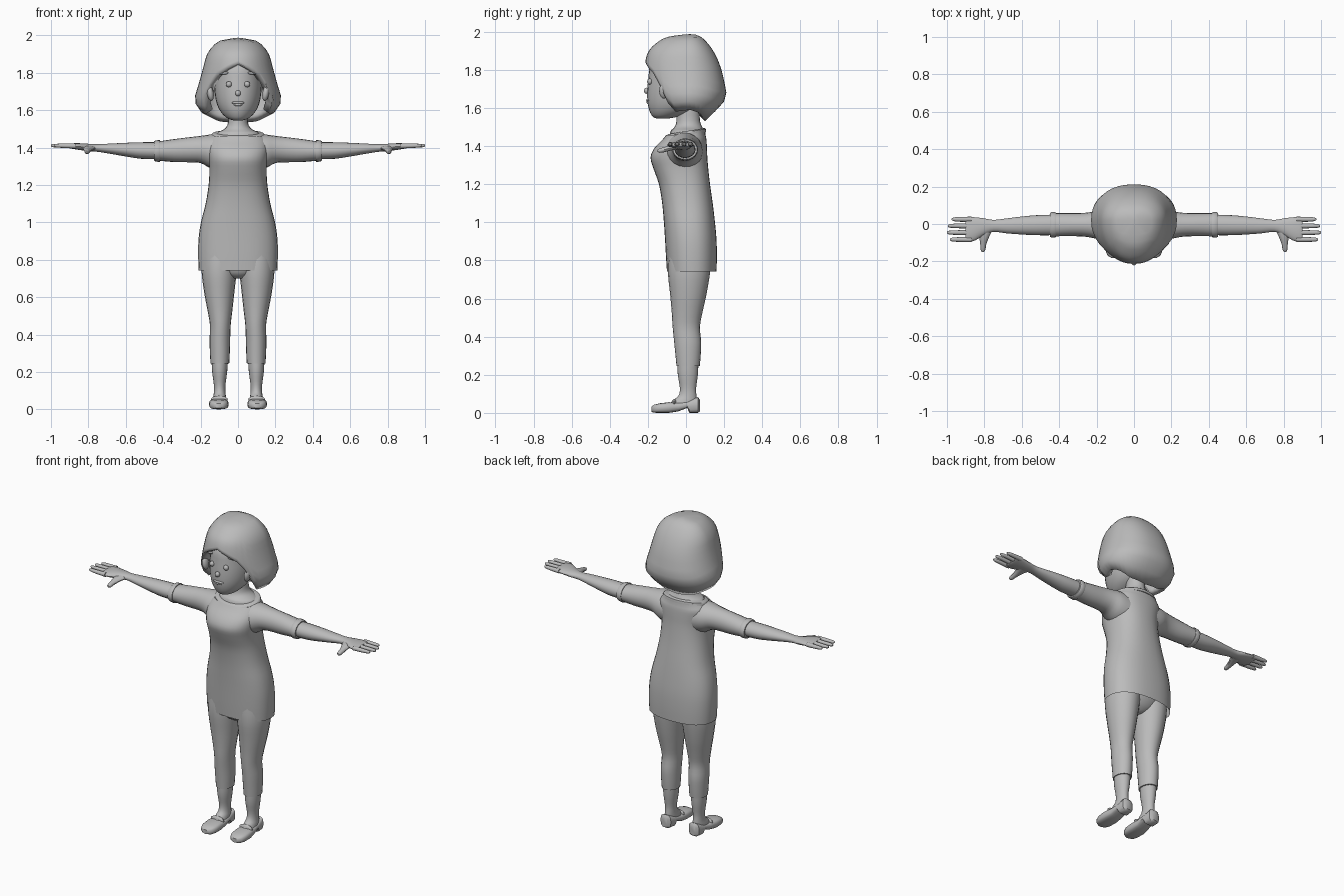
import bpy, bmesh, math
from mathutils import Vector, Matrix

mat = bpy.data.materials.new("soft grey")
mat.diffuse_color = (0.5, 0.5, 0.5, 1)


def finish(name, bm, mirror=False, angle=40):
    bmesh.ops.recalc_face_normals(bm, faces=bm.faces[:])
    me = bpy.data.meshes.new(name)
    bm.to_mesh(me)
    bm.free()
    ob = bpy.data.objects.new(name, me)
    bpy.context.collection.objects.link(ob)
    me.materials.append(mat)
    bpy.ops.object.select_all(action='DESELECT')
    ob.select_set(True)
    bpy.context.view_layer.objects.active = ob
    bpy.ops.object.shade_smooth_by_angle(angle=math.radians(angle))
    if mirror:
        m = ob.modifiers.new("mirror", 'MIRROR')
        m.use_mirror_merge = False
    return ob


def spline(rows, steps):
    """Catmull-Rom resampling of a list of equal-length rows."""
    out = []
    for i in range(len(rows) - 1):
        p = [rows[max(0, min(len(rows) - 1, i + k))] for k in (-1, 0, 1, 2)]
        for s in range(steps):
            t = s / steps
            out.append([b + 0.5 * t * (c - a + t * (2*a - 5*b + 4*c - d + t * (3*(b - c) + d - a)))
                        for a, b, c, d in zip(*p)])
    return out + [list(rows[-1])]


def loft(name, axis, rows, n=20, steps=3, power=1.0, caps=(True, True), mirror=False, angle=40):
    """Rows: position on axis, then low/high bounds on the other two axes, optional slant."""
    bm = bmesh.new()
    rings = []
    for r in spline(rows, steps):
        pos, u0, u1, v0, v1 = r[:5]
        slant = r[5] if len(r) > 5 else 0
        ring = []
        for i in range(n):
            a = math.tau * i / n
            c, s = math.cos(a), math.sin(a)
            u = (u0 + u1) / 2 + (u1 - u0) / 2 * math.copysign(abs(c) ** power, c)
            v = (v0 + v1) / 2 + (v1 - v0) / 2 * math.copysign(abs(s) ** power, s)
            w = pos + slant * v
            ring.append(bm.verts.new({'x': (w, u, v), 'y': (u, w, v), 'z': (u, v, w)}[axis]))
        rings.append(ring)
    for a, b in zip(rings, rings[1:]):
        for i in range(n):
            bm.faces.new((a[i], a[(i + 1) % n], b[(i + 1) % n], b[i]))
    for ring, cap in ((rings[0], caps[0]), (rings[-1], caps[1])):
        if cap:
            bm.faces.new(ring)
    return finish(name, bm, mirror, angle)


def ball(name, loc, size, tilt=0, mirror=False):
    bm = bmesh.new()
    m = Matrix.Translation(loc) @ Matrix.Rotation(tilt, 4, 'Y') @ Matrix.Diagonal((*size, 1))
    bmesh.ops.create_uvsphere(bm, u_segments=14, v_segments=8, radius=1, matrix=m)
    return finish(name, bm, mirror)


# Dress body, open at the hem
loft("dress", 'z', [
    (.743, -.21, .21, -.10, .16, -.08), (.82, -.213, .213, -.105, .162, -.05),
    (.91, -.211, .211, -.11, .16), (1.0, -.198, .198, -.116, .152),
    (1.1, -.173, .173, -.125, .14), (1.2, -.157, .157, -.142, .126),
    (1.28, -.153, .153, -.17, .117), (1.34, -.158, .158, -.186, .112),
    (1.39, -.165, .165, -.165, .11), (1.435, -.163, .163, -.122, .107, .08),
    (1.467, -.135, .135, -.098, .10, .17)], n=32, power=.85, caps=(False, True))
loft("collar", 'z', [
    (1.455, -.146, .146, -.108, .106, .17), (1.472, -.141, .141, -.104, .104, .17),
    (1.478, -.128, .128, -.092, .096, .17)], n=32, steps=2)

# Sleeves and cuffs
loft("sleeve", 'x', [
    (.09, -.11, .09, 1.27, 1.472), (.15, -.10, .085, 1.29, 1.469), (.20, -.08, .07, 1.317, 1.462),
    (.26, -.068, .06, 1.321, 1.455), (.34, -.065, .058, 1.322, 1.445), (.43, -.066, .058, 1.33, 1.432)],
    mirror=True)
loft("cuff", 'x', [
    (.416, -.070, .061, 1.325, 1.438), (.422, -.072, .063, 1.322, 1.44),
    (.443, -.072, .063, 1.326, 1.437), (.449, -.068, .059, 1.33, 1.433)], steps=1, mirror=True)

# Arms with palms, fingers and thumbs
loft("arm", 'x', [
    (.43, -.06, .05, 1.337, 1.428), (.52, -.06, .047, 1.34, 1.428), (.60, -.056, .04, 1.352, 1.425),
    (.68, -.05, .03, 1.366, 1.421), (.75, -.042, .022, 1.377, 1.418), (.80, -.058, .03, 1.381, 1.42),
    (.85, -.088, .036, 1.387, 1.423), (.89, -.096, .036, 1.394, 1.422), (.90, -.09, .032, 1.399, 1.418)],
    mirror=True)
for i, (y, tip) in enumerate([(.025, .975), (-.010, .995), (-.046, 1.0), (-.083, .985)]):
    loft("finger_%d" % (i + 1), 'x', [
        (.87, y - .014, y + .014, 1.394, 1.422), (.93, y - .013, y + .013, 1.397, 1.421),
        (tip - .012, y - .010, y + .010, 1.401, 1.42), (tip, y - .004, y + .004, 1.406, 1.416)],
        n=10, steps=2, mirror=True)
loft("thumb", 'y', [
    (-.03, .755, .84, 1.383, 1.412), (-.07, .775, .828, 1.378, 1.407), (-.11, .79, .822, 1.368, 1.396),
    (-.138, .794, .82, 1.364, 1.388), (-.149, .802, .814, 1.37, 1.382)], n=10, steps=2, mirror=True)

# Leggings, bare ankles and shoes
loft("legging", 'z', [
    (.245, .047, .147, -.05, .072), (.30, .044, .15, -.055, .077), (.37, .042, .152, -.062, .08),
    (.45, .039, .15, -.07, .073), (.53, .03, .163, -.075, .087), (.62, .02, .18, -.083, .107),
    (.74, .007, .195, -.095, .127), (.86, .0, .19, -.09, .135)], mirror=True)
loft("pelvis", 'z', [
    (.70, -.03, .03, -.04, .06), (.73, -.12, .12, -.075, .10), (.80, -.185, .185, -.09, .135),
    (.90, -.19, .19, -.09, .14)], n=24)
loft("ankle", 'z', [
    (.03, .062, .137, -.10, .055), (.065, .064, .133, -.07, .057), (.09, .067, .129, -.04, .055),
    (.13, .067, .129, -.032, .053), (.20, .058, .138, -.043, .062), (.27, .053, .142, -.045, .066)],
    mirror=True)
loft("shoe", 'y', [
    (.073, .08, .12, .008, .07), (.062, .063, .135, 0, .083), (.018, .058, .139, 0, .068),
    (.006, .057, .14, .026, .06), (-.04, .054, .146, .008, .054), (-.09, .05, .155, 0, .056),
    (-.14, .052, .153, 0, .05), (-.168, .064, .142, .001, .043), (-.182, .085, .12, .006, .032)],
    n=16, steps=1, power=.65, mirror=True)
ball("shoe_strap", (.1, -.062, .052), (.047, .013, .021), mirror=True)

# Neck and head
loft("neck", 'z', [
    (1.45, -.125, .125, -.09, .095, .15), (1.478, -.115, .115, -.082, .093, .15),
    (1.50, -.072, .072, -.06, .085, .08), (1.535, -.053, .053, -.05, .073),
    (1.62, -.05, .05, -.05, .07)])
loft("head", 'z', [
    (1.545, -.025, .025, -.155, -.09), (1.555, -.055, .055, -.175, -.04), (1.585, -.088, .088, -.192, .03),
    (1.63, -.112, .112, -.202, .08), (1.69, -.124, .124, -.203, .10), (1.76, -.127, .127, -.197, .11),
    (1.83, -.122, .122, -.185, .10), (1.90, -.085, .085, -.13, .07)], n=28)
ball("ear", (.148, -.115, 1.69), (.018, .026, .042), tilt=.15, mirror=True)

# Face details
ball("eye", (.049, -.190, 1.738), (.016, .014, .016), mirror=True)
ball("eyebrow", (.07, -.170, 1.797), (.033, .012, .007), tilt=.12, mirror=True)
ball("nose", (0, -.206, 1.69), (.015, .015, .016))
ball("upper_lip", (0, -.198, 1.640), (.036, .011, .008))
ball("lower_lip", (0, -.197, 1.629), (.025, .011, .008))

# Bobbed hair: z, half width, front, back
profile = spline([
    (1.985, .02, -.01, .05), (1.975, .085, -.085, .075), (1.955, .122, -.135, .10),
    (1.90, .165, -.195, .143), (1.82, .188, -.217, .18), (1.74, .21, -.215, .20),
    (1.66, .232, -.19, .212), (1.61, .212, -.165, .18), (1.56, .17, -.13, .13), (1.52, .125, -.09, .09)], 4)
# Lower edge height for each angle away from the front
hem = [(0, 1.85), (20, 1.82), (38, 1.78), (47, 1.72), (53, 1.63), (62, 1.58), (90, 1.59),
       (112, 1.575), (140, 1.54), (180, 1.53)]


def hem_height(deg):
    for (a, za), (b, zb) in zip(hem, hem[1:]):
        if deg <= b:
            return za + (zb - za) * (deg - a) / (b - a)
    return hem[-1][1]


def hair_point(theta, z):
    for p, q in zip(profile, profile[1:]):
        if z >= q[0]:
            break
    t = max(0, min(1, (z - p[0]) / (q[0] - p[0])))
    w, f, b = (p[k] + (q[k] - p[k]) * t for k in (1, 2, 3))
    s, c = math.sin(theta), math.cos(theta)
    if c < 0:
        s = math.copysign(abs(s) ** .85, s)
    y = .02 + (f - .02) * c if c > 0 else .02 - (b - .02) * c
    return w * s, y, z


bm = bmesh.new()
N, K = 40, 12
top = bm.verts.new((0, .02, 1.987))
cols = []
for i in range(N):
    th = math.tau * i / N
    deg = math.degrees(min(th, math.tau - th))
    zb = hem_height(deg)
    cols.append([bm.verts.new(hair_point(th, 1.984 - (1.984 - zb) * (k / K) ** 1.4)) for k in range(K + 1)])
for i in range(N):
    a, b = cols[i], cols[(i + 1) % N]
    bm.faces.new((top, a[0], b[0]))
    for k in range(K):
        bm.faces.new((a[k], a[k + 1], b[k + 1], b[k]))
hair = finish("hair", bm)
shell = hair.modifiers.new("thickness", 'SOLIDIFY')
shell.thickness = .045
shell.offset = -1
